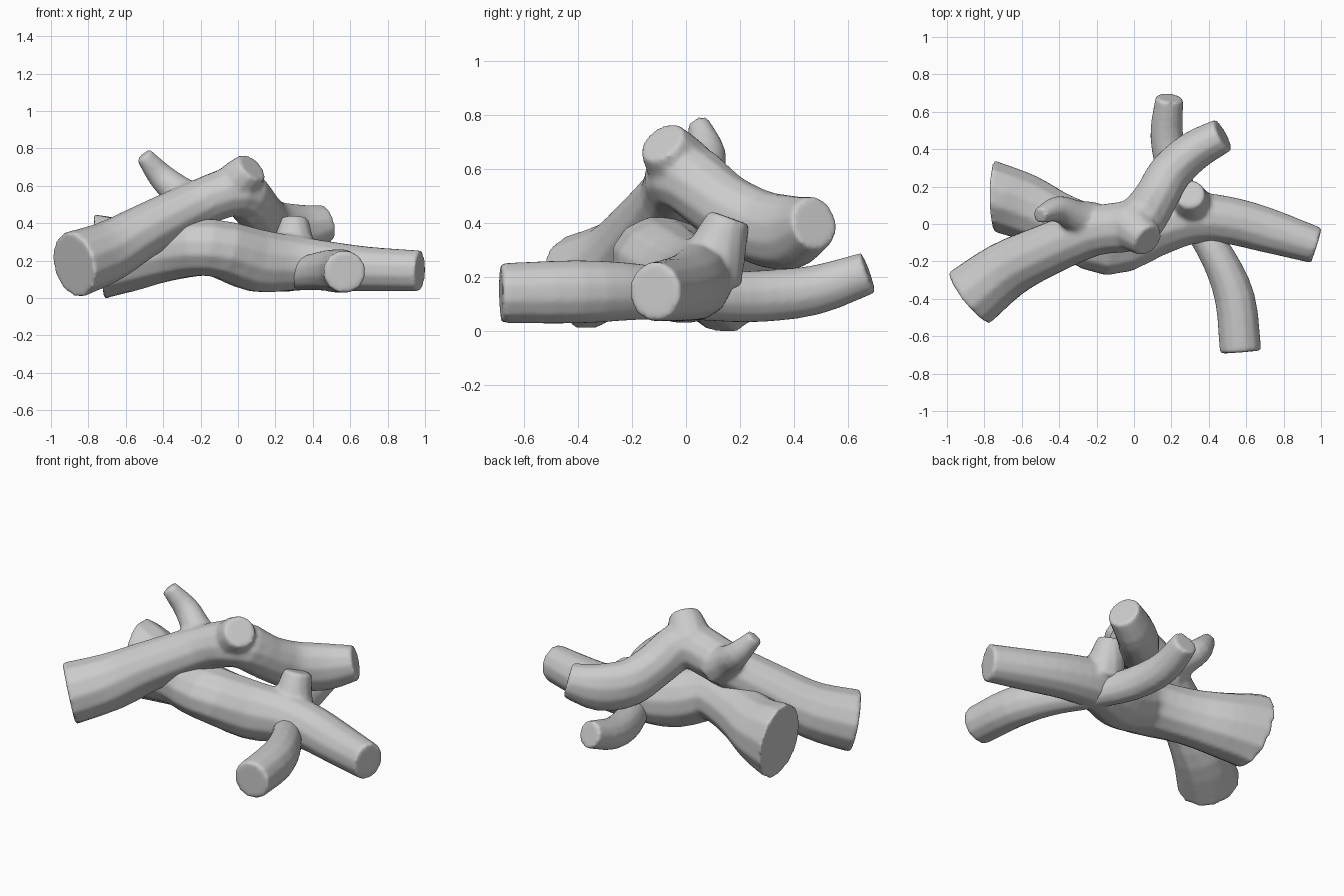
import bpy, bmesh, math
from mathutils import Vector

SIDES = 12
STEPS = 3


def spline(rows):
    # Catmull-Rom through (x, y, z, side radius, upright radius)
    pts = [Vector(r) for r in rows]
    pts = [2 * pts[0] - pts[1]] + pts + [2 * pts[-1] - pts[-2]]
    out = []
    for i in range(1, len(pts) - 2):
        a, b, c, d = pts[i - 1:i + 3]
        for s in range(STEPS):
            t = s / STEPS
            out.append(0.5 * (2 * b + (c - a) * t + (2 * a - 5 * b + 4 * c - d) * t * t
                              + (3 * b - a - 3 * c + d) * t ** 3))
    return out + [pts[-2]]


def limb(bm, rows, cut=None):
    # closed tube; cut = normal of a slanted first end
    rings = spline(rows)
    loops = []
    for i, r in enumerate(rings):
        t = (rings[min(i + 1, len(rings) - 1)].xyz - rings[max(i - 1, 0)].xyz).normalized()
        side = t.cross(Vector((0, 0, 1))).normalized()
        up = side.cross(t)
        loop = []
        for k in range(SIDES):
            a = 2 * math.pi * (k + 0.5) / SIDES
            off = side * math.cos(a) * r[3] + up * math.sin(a) * r[4]
            if cut and i == 0:
                n = Vector(cut)
                off -= t * (off.dot(n) / t.dot(n))
            loop.append(bm.verts.new(r.xyz + off))
        loops.append(loop)
    for p, q in zip(loops, loops[1:]):
        for k in range(SIDES):
            n = (k + 1) % SIDES
            bm.faces.new((p[k], p[n], q[n], q[k]))
    bm.faces.new(loops[0])
    bm.faces.new(loops[-1])


def log(name, *limbs):
    # fuse trunk and stubs into one softly blended skin
    bm = bmesh.new()
    for rows, cut in limbs:
        limb(bm, rows, cut)
    bmesh.ops.recalc_face_normals(bm, faces=bm.faces)
    me = bpy.data.meshes.new(name)
    bm.to_mesh(me)
    bm.free()
    ob = bpy.data.objects.new(name, me)
    bpy.context.collection.objects.link(ob)
    rm = ob.modifiers.new("fuse", 'REMESH')
    rm.mode = 'VOXEL'
    rm.voxel_size = 0.012
    rm.use_smooth_shade = True
    sm = ob.modifiers.new("blend", 'SMOOTH')
    sm.factor = 0.5
    sm.iterations = 8
    return ob


# top log, leaning over the other two, with a knot and a twig
trunk = [
    (-0.88, -0.395, 0.178, 0.18, 0.18),
    (-0.69, -0.25, 0.25, 0.16, 0.165),
    (-0.49, -0.15, 0.365, 0.143, 0.143),
    (-0.22, -0.04, 0.50, 0.135, 0.13),
    (0.00, 0.00, 0.57, 0.14, 0.135),
    (0.11, 0.13, 0.465, 0.122, 0.13),
    (0.19, 0.27, 0.385, 0.117, 0.14),
    (0.32, 0.39, 0.365, 0.11, 0.14),
    (0.475, 0.475, 0.40, 0.095, 0.102)]
knot = [
    (-0.03, 0.00, 0.58, 0.13, 0.13),
    (0.02, -0.045, 0.64, 0.115, 0.115),
    (0.075, -0.09, 0.70, 0.09, 0.092)]
twig = [
    (-0.24, 0.00, 0.50, 0.13, 0.12),
    (-0.32, 0.045, 0.57, 0.088, 0.09),
    (-0.41, 0.08, 0.65, 0.07, 0.073),
    (-0.505, 0.045, 0.765, 0.042, 0.048)]
log("upper_log", (trunk, (0.75, 0.6, 0.2)), (knot, None), (twig, None))

# middle log, running left to right, with a short stub
trunk = [
    (-0.745, 0.147, 0.22, 0.188, 0.235),
    (-0.58, 0.09, 0.225, 0.18, 0.195),
    (-0.38, 0.00, 0.25, 0.16, 0.163),
    (-0.14, -0.095, 0.27, 0.185, 0.157),
    (0.10, -0.025, 0.20, 0.158, 0.172),
    (0.30, 0.03, 0.187, 0.142, 0.15),
    (0.50, 0.02, 0.17, 0.13, 0.134),
    (0.70, -0.03, 0.155, 0.123, 0.122),
    (0.975, -0.115, 0.145, 0.10, 0.112)]
stub = [
    (0.31, 0.08, 0.20, 0.13, 0.13),
    (0.30, 0.12, 0.31, 0.105, 0.108),
    (0.30, 0.16, 0.42, 0.08, 0.08)]
log("middle_log", (trunk, (1, 0, 0.13)), (stub, None))

# thin log on the ground, running front to back
trunk = [
    (0.57, -0.685, 0.14, 0.114, 0.114),
    (0.54, -0.40, 0.145, 0.11, 0.12),
    (0.45, -0.18, 0.145, 0.094, 0.107),
    (0.32, 0.03, 0.128, 0.082, 0.09),
    (0.22, 0.25, 0.128, 0.088, 0.098),
    (0.175, 0.47, 0.15, 0.09, 0.094),
    (0.19, 0.675, 0.216, 0.076, 0.08)]
log("lower_log", (trunk, None))
